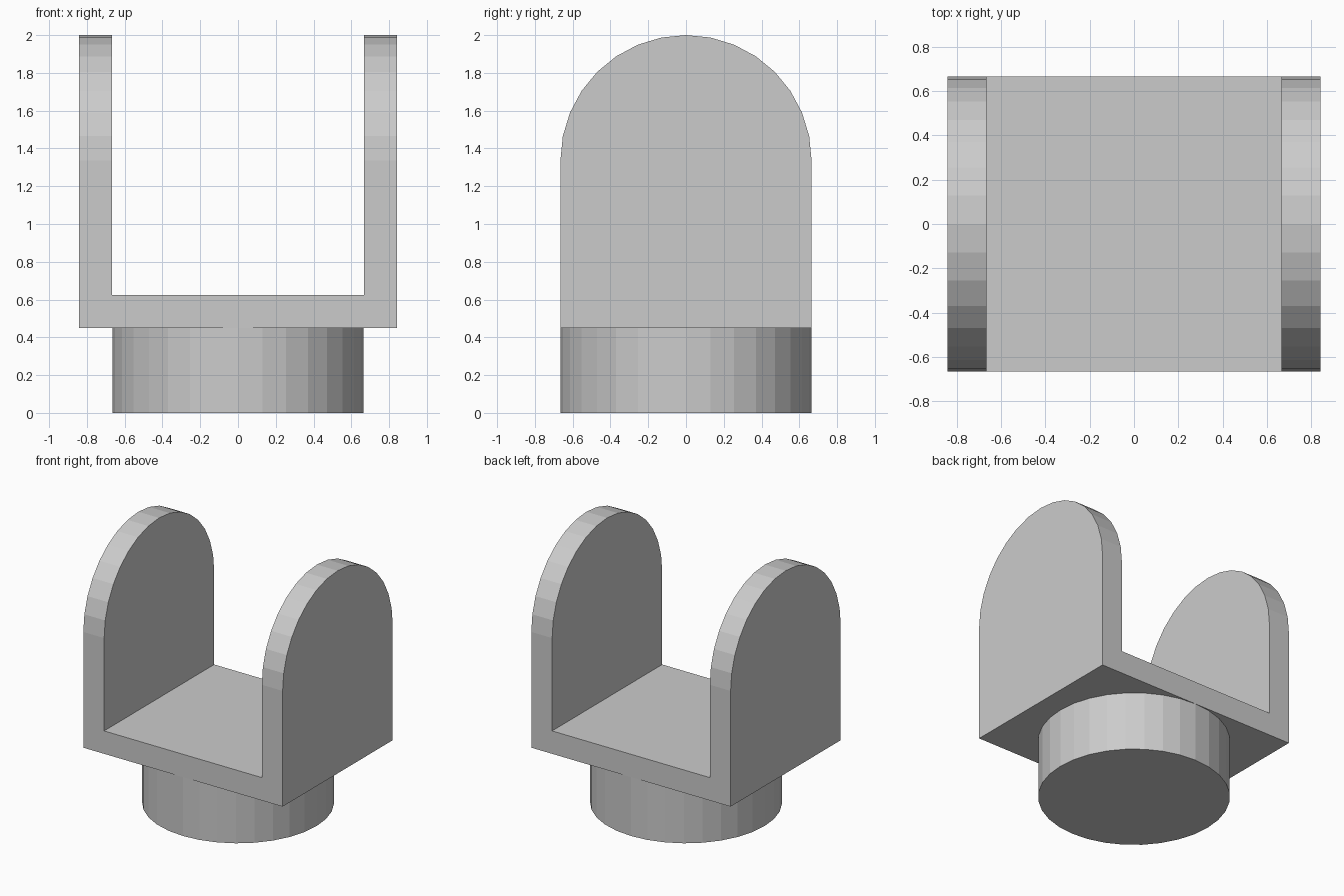
import bpy, bmesh
from math import sin, cos, pi

if "Cube" in bpy.data.objects:
    bpy.data.objects.remove(bpy.data.objects["Cube"])

R = 0.665               # half depth, arch radius and peg radius
OUT, INN = 0.843, 0.667  # outer and inner x of the arms
Z0, Z1, ZC = 0.45, 0.625, 1.335  # plate bottom, plate top, arch centre
SEG = 16


def finish(name, bm):
    bmesh.ops.recalc_face_normals(bm, faces=bm.faces)
    mesh = bpy.data.meshes.new(name)
    bm.to_mesh(mesh)
    bm.free()
    obj = bpy.data.objects.new(name, mesh)
    bpy.context.collection.objects.link(obj)
    return obj


# U-shaped fork: floor plate and two round-topped arms as one solid
bm = bmesh.new()


def arm_side(x, foot):
    """Arch outline in the YZ plane, from the front foot over to the back foot."""
    pts = [(-R, foot)]
    pts += [(-R * cos(pi * i / SEG), ZC + R * sin(pi * i / SEG)) for i in range(SEG + 1)]
    pts += [(R, foot)]
    verts = [bm.verts.new((x, y, z)) for y, z in pts]
    bm.faces.new(verts)
    return verts


lo, li = arm_side(-OUT, Z0), arm_side(-INN, Z1)
ro, ri = arm_side(OUT, Z0), arm_side(INN, Z1)
for a, b in ((lo, li), (ri, ro)):
    for i in range(1, SEG + 1):          # curved rims
        bm.faces.new((a[i], b[i], b[i + 1], a[i + 1]))
for e, s in ((0, 1), (-1, -2)):          # U-shaped front and back
    bm.faces.new((lo[e], ro[e], ro[s], ri[s], ri[e], li[e], li[s], lo[s]))
bm.faces.new((li[0], ri[0], ri[-1], li[-1]))   # plate top
bm.faces.new((lo[0], lo[-1], ro[-1], ro[0]))   # plate underside
finish("fork", bm)

# Round peg under the plate
bm = bmesh.new()
bmesh.ops.create_cone(bm, cap_ends=True, segments=32, radius1=R, radius2=R, depth=Z0)
bmesh.ops.translate(bm, verts=bm.verts, vec=(0, 0, Z0 / 2))
finish("peg", bm)
